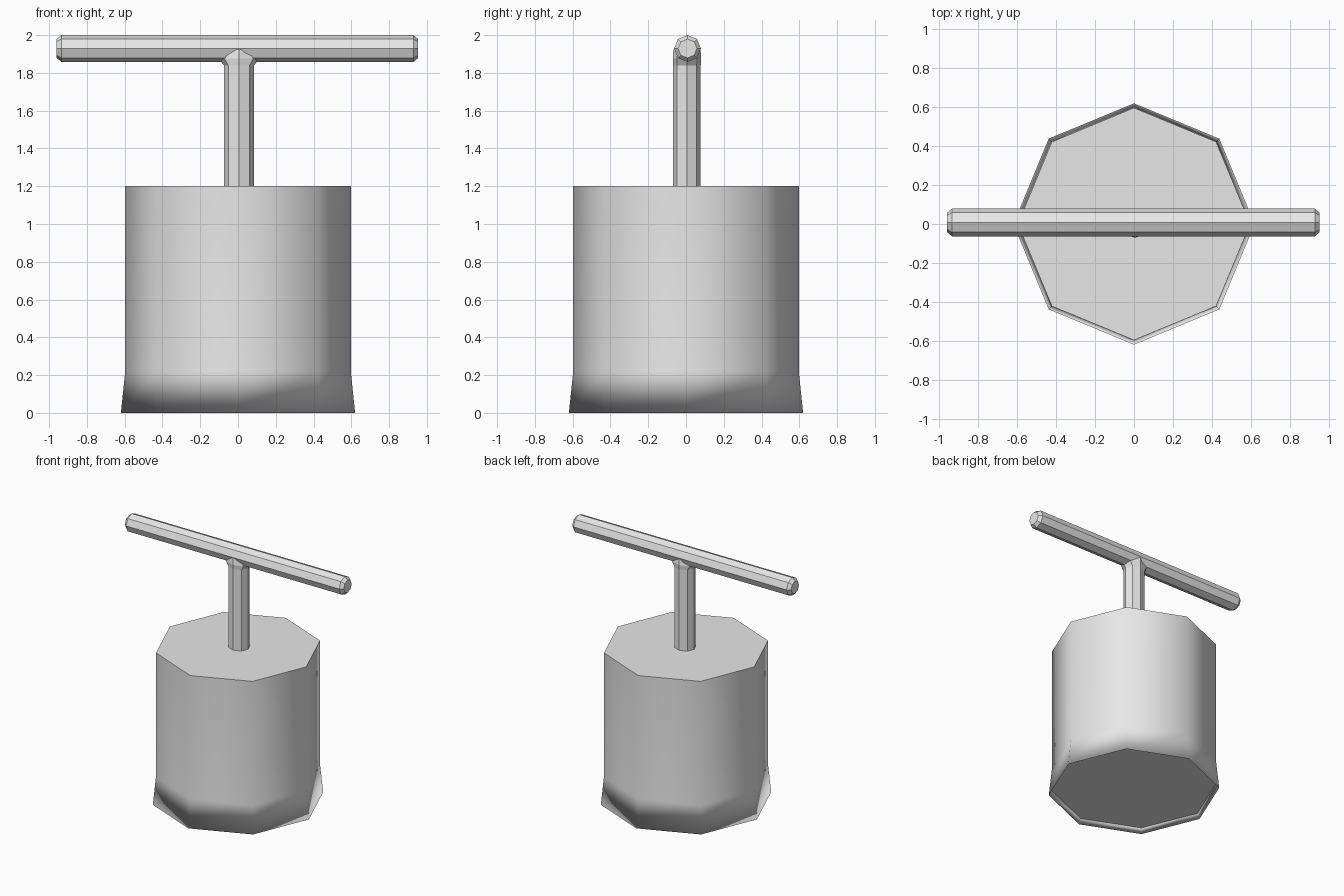
import bpy, bmesh, math
from mathutils import Matrix, Vector

cube = bpy.data.objects.get("Cube")
if cube:
    bpy.data.objects.remove(cube, do_unlink=True)

SIDES = 8

grey = bpy.data.materials.new("light grey")
grey.use_nodes = True
grey.diffuse_color = (0.8, 0.8, 0.8, 1)
grey.node_tree.nodes["Principled BSDF"].inputs["Base Color"].default_value = (0.8, 0.8, 0.8, 1)


def lofted(name, rings, matrix, sharp_z=None):
    """Eight-sided tube through (height, x radius, y radius) rings, capped at both ends.
    With sharp_z given, it is smooth except for creases at those heights."""
    bm = bmesh.new()
    loops = []
    for z, rx, ry in rings:
        angles = [math.tau * i / SIDES for i in range(SIDES)]
        loops.append([bm.verts.new((rx * math.cos(a), ry * math.sin(a), z)) for a in angles])
    for low, high in zip(loops, loops[1:]):
        for i in range(SIDES):
            j = (i + 1) % SIDES
            bm.faces.new((low[i], low[j], high[j], high[i]))
    bm.faces.new(loops[0][::-1])
    bm.faces.new(loops[-1])
    if sharp_z is not None:
        for face in bm.faces:
            face.smooth = True
        for edge in bm.edges:
            if any(all(abs(v.co.z - z) < 1e-4 for v in edge.verts) for z in sharp_z):
                edge.smooth = False
    bmesh.ops.transform(bm, matrix=matrix, verts=bm.verts)
    bmesh.ops.recalc_face_normals(bm, faces=bm.faces)
    mesh = bpy.data.meshes.new(name)
    bm.to_mesh(mesh)
    bm.free()
    mesh.materials.append(grey)
    obj = bpy.data.objects.new(name, mesh)
    bpy.context.collection.objects.link(obj)
    return obj


# Drum with a flared foot and a shallow recess underneath
drum = [(0.04, 0.6, 0.6), (0, 0.62, 0.62), (0.22, 0.597, 0.597), (1.2, 0.597, 0.597)]
lofted("drum_body", drum, Matrix.Identity(4), sharp_z=(0.04, 1.2))

# Upright stem that widens where it meets the crossbar
stem = [(1.18, 0.08, 0.073), (1.84, 0.08, 0.073), (1.875, 0.107, 0.075), (1.925, 0.06, 0.072)]
lofted("handle_stem", stem, Matrix.Translation((0.005, 0.005, 0)))

# Crossbar with chamfered ends
bar = [(-0.957, 0.05, 0.05), (-0.932, 0.071, 0.071), (0.932, 0.071, 0.071), (0.957, 0.05, 0.05)]
lofted("handle_crossbar", bar,
       Matrix.Translation((-0.003, 0.008, 1.929)) @ Matrix.Rotation(math.pi / 2, 4, 'Y'))
